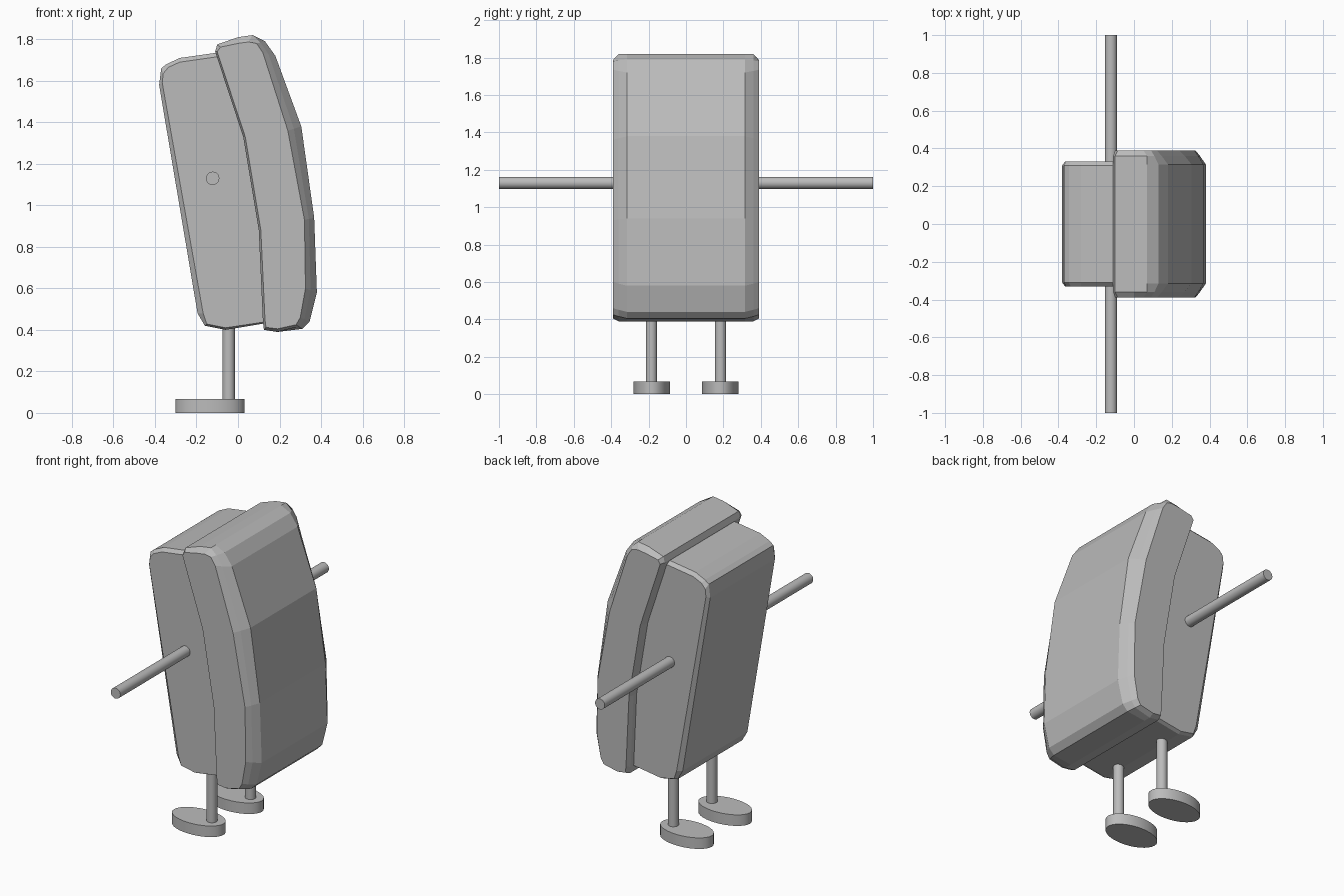
import bpy, bmesh
from math import radians
from mathutils import Matrix

cube = bpy.data.objects.get("Cube")
if cube:
    bpy.data.objects.remove(cube, do_unlink=True)

grey = bpy.data.materials.new("plain grey")
grey.use_nodes = True
grey.diffuse_color = (0.5, 0.5, 0.5, 1)
grey.node_tree.nodes["Principled BSDF"].inputs["Base Color"].default_value = (0.5, 0.5, 0.5, 1)


def finish(name, bm):
    bmesh.ops.recalc_face_normals(bm, faces=bm.faces)
    mesh = bpy.data.meshes.new(name)
    bm.to_mesh(mesh)
    bm.free()
    mesh.materials.append(grey)
    obj = bpy.data.objects.new(name, mesh)
    bpy.context.collection.objects.link(obj)
    return obj


def loft(name, rings):
    """Bridge xz profiles given at half widths, mirrored across y."""
    sections = [(-y, p) for y, p in rings] + [(y, p) for y, p in reversed(rings)]
    bm = bmesh.new()
    loops = [[bm.verts.new((x, y, z)) for x, z in p] for y, p in sections]
    n = len(loops[0])
    for a, b in zip(loops, loops[1:]):
        for i in range(n):
            j = (i + 1) % n
            bm.faces.new((a[i], a[j], b[j], b[i]))
    bm.faces.new(loops[0])
    bm.faces.new(loops[-1])
    return finish(name, bm)


def cylinder(name, center, radius, depth, sides=32, stretch=1, along_y=False):
    bm = bmesh.new()
    bmesh.ops.create_cone(bm, cap_ends=True, segments=sides, radius1=radius, radius2=radius, depth=depth)
    matrix = Matrix.Translation(center) @ Matrix.Diagonal((stretch, 1, 1, 1))
    if along_y:
        matrix = matrix @ Matrix.Rotation(radians(90), 4, "X")
    bm.transform(matrix)
    obj = finish(name, bm)
    bpy.ops.object.select_all(action="DESELECT")
    obj.select_set(True)
    bpy.context.view_layer.objects.active = obj
    bpy.ops.object.shade_smooth_by_angle(angle=radians(35))


# Leaning slab with thin chamfered rims
slab_rim = [(-0.38, 1.58), (-0.37, 1.66), (-0.345, 1.68), (-0.28, 1.71), (-0.09, 1.737),
            (0.05, 1.33), (0.13, 0.88), (0.14, 0.433), (-0.06, 0.4), (-0.16, 0.42), (-0.195, 0.48)]
slab_side = [(-0.365, 1.59), (-0.36, 1.635), (-0.335, 1.665), (-0.28, 1.69), (-0.09, 1.717),
             (0.05, 1.33), (0.13, 0.88), (0.14, 0.44), (-0.06, 0.41), (-0.15, 0.428), (-0.168, 0.48)]
loft("inner_slab", [(0.33, slab_side), (0.31, slab_rim)])

# Curved shell with broad chamfers toward its outer face
shell_rim = [(-0.11, 1.74), (-0.1, 1.775), (0, 1.81), (0.07, 1.82), (0.13, 1.79), (0.18, 1.72),
             (0.305, 1.38), (0.367, 0.94), (0.38, 0.58), (0.345, 0.44), (0.31, 0.405),
             (0.19, 0.39), (0.125, 0.4), (0.12, 0.44), (0.1, 0.88), (0.025, 1.33)]
shell_side = [(-0.1, 1.74), (-0.085, 1.762), (0, 1.78), (0.05, 1.787), (0.09, 1.78), (0.12, 1.735),
              (0.24, 1.36), (0.32, 0.93), (0.325, 0.6), (0.3, 0.46), (0.28, 0.425),
              (0.19, 0.405), (0.135, 0.412), (0.13, 0.45), (0.11, 0.88), (0.035, 1.33)]
shell_mid = [(a[0] + (b[0] - a[0]) * t, a[1] + (b[1] - a[1]) * t)
             for i, (a, b) in enumerate(zip(shell_rim, shell_side))
             for t in [0.55 if 4 <= i <= 10 else 0]]
loft("outer_shell", [(0.39, shell_side), (0.36, shell_mid), (0.315, shell_rim)])

# Straight arms, legs and oval feet on both sides
for side, s in (("front", -1), ("back", 1)):
    cylinder(side + "_arm", (-0.122, s * 0.65, 1.13), 0.032, 0.7, along_y=True)
    cylinder(side + "_leg", (-0.045, s * 0.185, 0.245), 0.03, 0.41)
    cylinder(side + "_foot", (-0.135, s * 0.183, 0.0335), 0.098, 0.067, stretch=1.7)
